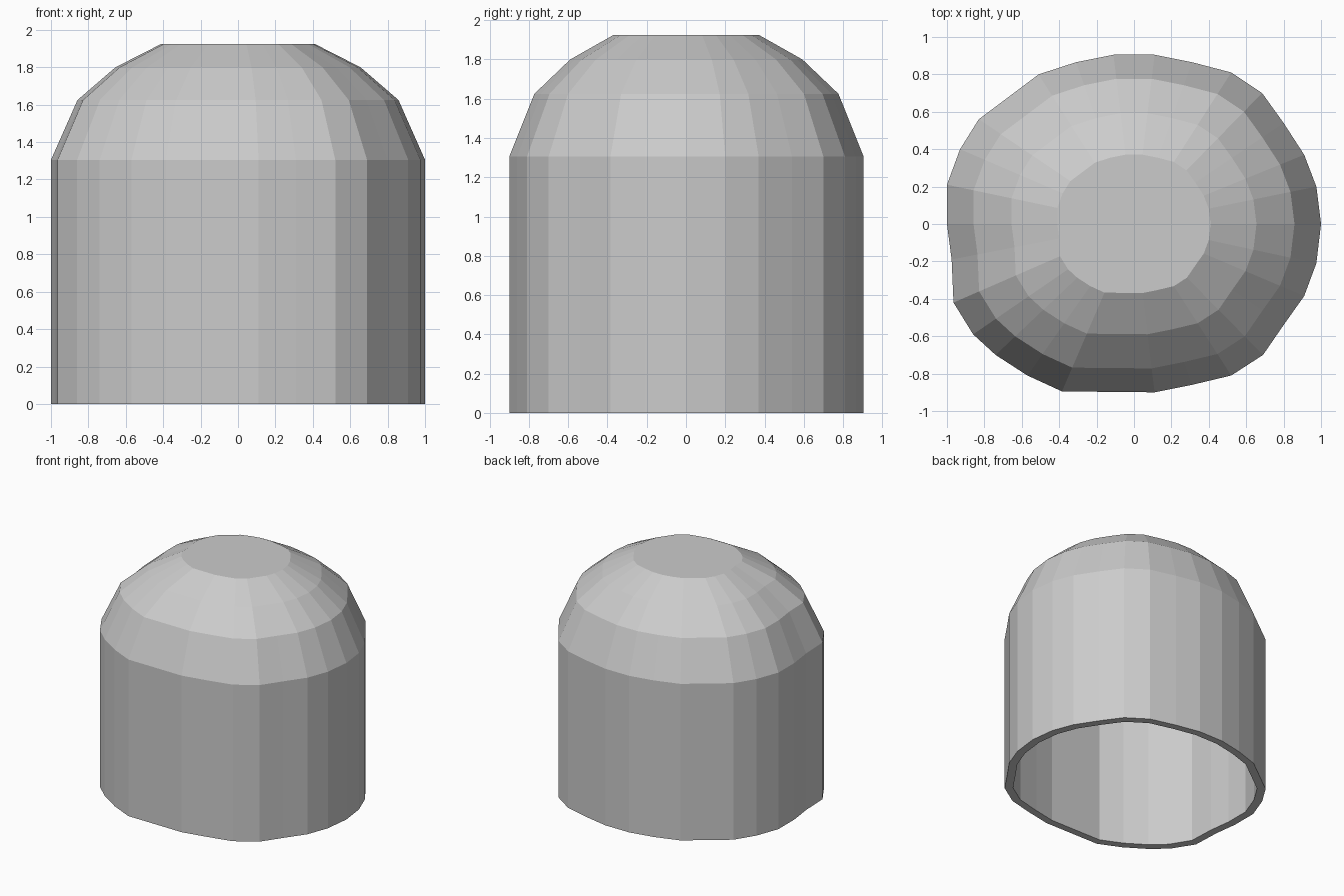
import bpy, bmesh

# Slightly irregular outline of the wall, seen from above
OUTLINE = [(-0.11, 0.905), (-0.31, 0.865), (-0.51, 0.80), (-0.83, 0.56), (-0.93, 0.40),
           (-1.0, 0.21), (-1.0, 0.0), (-0.975, -0.19), (-0.965, -0.42), (-0.86, -0.59),
           (-0.74, -0.70), (-0.57, -0.81), (-0.385, -0.895), (0.11, -0.90), (0.31, -0.86),
           (0.52, -0.81), (0.69, -0.70), (0.80, -0.54), (0.91, -0.385), (0.975, -0.21),
           (1.0, 0.0), (0.975, 0.20), (0.91, 0.37), (0.80, 0.54), (0.685, 0.70),
           (0.52, 0.81), (0.31, 0.865), (0.11, 0.905)]

# (outline scale, height): inner ceiling, down to the rim, then up the outside
PROFILE = [(0.38, 1.865), (0.61, 1.745), (0.80, 1.58), (0.935, 1.28), (0.935, 0.0),
           (1.0, 0.0), (1.0, 1.305), (0.858, 1.625), (0.655, 1.80), (0.41, 1.925)]


def build_shell(name):
    bm = bmesh.new()
    rings = [[bm.verts.new((x * s, y * s, z)) for x, y in OUTLINE] for s, z in PROFILE]
    n = len(OUTLINE)
    for lower, upper in zip(rings, rings[1:]):
        for i in range(n):
            j = (i + 1) % n
            bm.faces.new((lower[i], lower[j], upper[j], upper[i]))
    # Flat caps: inner ceiling and outer top
    bm.faces.new(list(reversed(rings[0])))
    bm.faces.new(rings[-1])
    bmesh.ops.recalc_face_normals(bm, faces=bm.faces)
    mesh = bpy.data.meshes.new(name)
    bm.to_mesh(mesh)
    bm.free()
    obj = bpy.data.objects.new(name, mesh)
    bpy.context.collection.objects.link(obj)
    return obj


# Hollow domed cap, open underneath
build_shell("domed_cap")
